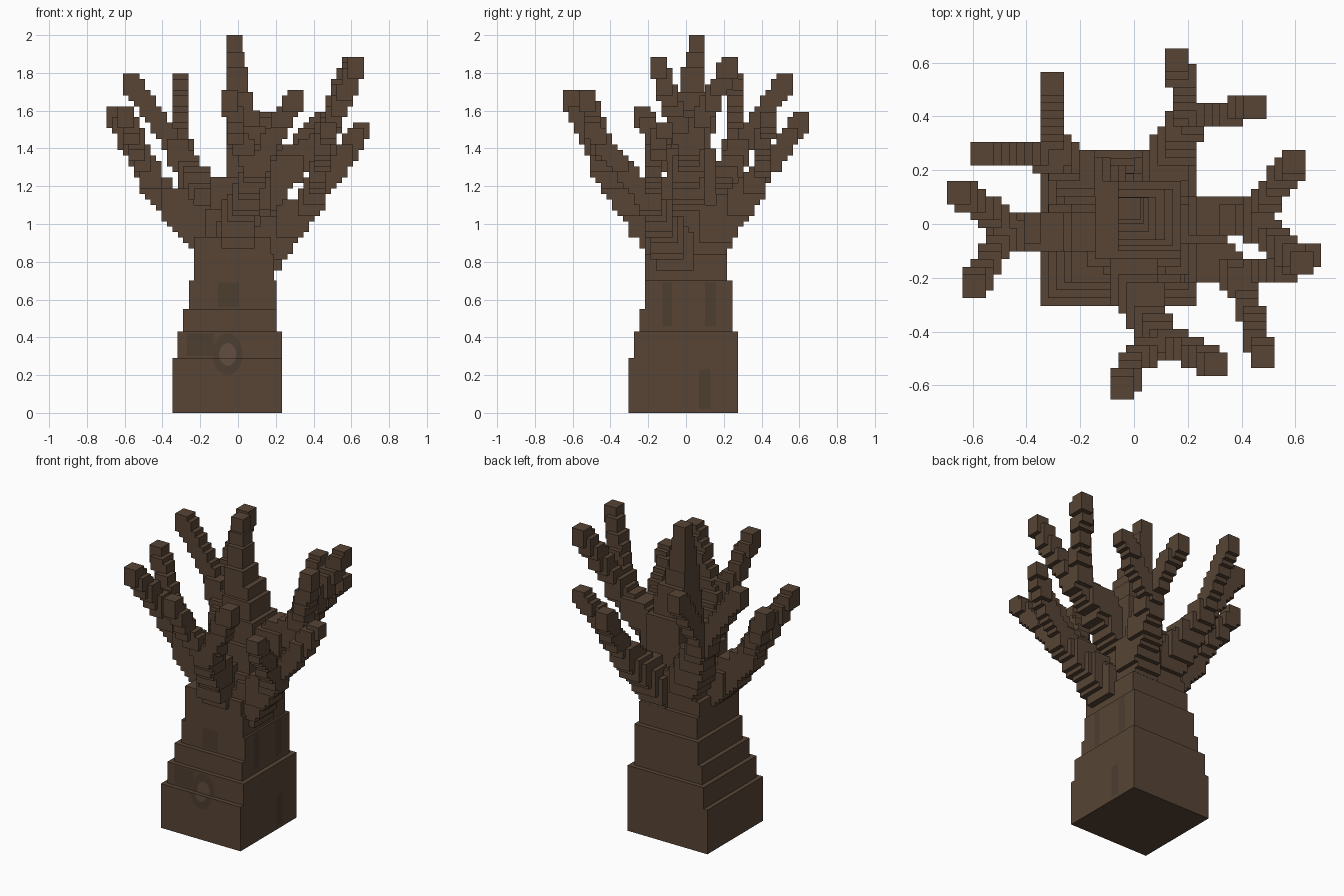
import bpy, bmesh, math
from mathutils import Vector

if "Cube" in bpy.data.objects:
    bpy.data.objects.remove(bpy.data.objects["Cube"])

V = 2 / 69  # block size
SHIFT = Vector((0, V / 2, 0))  # grid offset


def material(name, rgb):
    m = bpy.data.materials.new(name)
    m.diffuse_color = (*rgb, 1)
    m.use_nodes = True
    m.node_tree.nodes["Principled BSDF"].inputs["Base Color"].default_value = m.diffuse_color
    return m


BARK = material("bark", (0.095, 0.058, 0.036))
DARK = material("dark_bark", (0.075, 0.047, 0.03))
PALE = material("pale_bark", (0.12, 0.076, 0.05))


def make_object(name, verts, faces, mat):
    me = bpy.data.meshes.new(name)
    me.from_pydata(verts, [], faces)
    me.materials.append(mat)
    ob = bpy.data.objects.new(name, me)
    bpy.context.collection.objects.link(ob)
    return ob


def stamp(cells, path, w0, w1):
    """Sweep a tapering cube along a path on the block grid."""
    pts = [Vector(p) - SHIFT for p in path]
    total = sum((b - a).length for a, b in zip(pts, pts[1:]))
    done = 0
    for a, b in zip(pts, pts[1:]):
        length = (b - a).length
        steps = max(2, int(length / V * 1.2))
        for i in range(steps + 1):
            t = i / steps
            n = round((w0 + (w1 - w0) * (done + length * t) / total) / V)
            c = a.lerp(b, t)
            o = [round(k / V - n / 2) for k in c]
            cells.update((o[0] + x, o[1] + y, o[2] + z)
                         for x in range(n) for y in range(n) for z in range(n))
        done += length


def blocks(name, cells, mat):
    """Outer skin of a set of grid cells."""
    index, verts, faces = {}, [], []
    for c in cells:
        for ax in range(3):
            u, v = (ax + 1) % 3, (ax + 2) % 3
            for s in (0, 1):
                nb = list(c)
                nb[ax] += 2 * s - 1
                if tuple(nb) in cells:
                    continue
                quad = []
                for du, dv in ((0, 0), (1, 0), (1, 1), (0, 1)):
                    p = list(c)
                    p[ax] += s
                    p[u] += du
                    p[v] += dv
                    p = tuple(p)
                    if p not in index:
                        index[p] = len(verts)
                        verts.append(Vector(p) * V + SHIFT)
                    quad.append(index[p])
                faces.append(quad if s else quad[::-1])
    return make_object(name, verts, faces, mat)


# Trunk and leader: stepped tiers (top z, x0, x1, y0, y1)
TIERS = [
    (0.29, -.348, .232, -.305, .275), (0.43, -.32, .232, -.275, .275),
    (0.55, -.29, .203, -.246, .246), (0.70, -.26, .203, -.217, .246),
    (0.84, -.232, .19, -.217, .217), (0.93, -.232, .174, -.217, .19),
    (1.08, -.174, .174, -.16, .19), (1.25, -.145, .174, -.13, .16),
    (1.40, -.06, .174, -.10, .16), (1.52, -.06, .145, -.08, .13),
    (1.60, -.06, .116, -.06, .13), (1.70, -.06, .08, -.06, .10),
    (1.83, -.06, .053, -.03, .098), (1.91, -.06, .035, 0, .098),
    (2.00, -.06, .025, .015, .098)]
verts, faces, z0 = [], [], 0
for z1, x0, x1, y0, y1 in TIERS:
    k = len(verts)
    verts += [(x, y, z) for z in (z0, z1)
              for x, y in ((x0, y0), (x1, y0), (x1, y1), (x0, y1))]
    faces += [[k + i for i in f] for f in (
        (3, 2, 1, 0), (4, 5, 6, 7), (0, 1, 5, 4), (1, 2, 6, 5), (2, 3, 7, 6), (3, 0, 4, 7))]
    z0 = z1
make_object("trunk", verts, faces, BARK)

# Limbs: main stem followed by two forks
LIMBS = {
    "back_left": ([(-.1, .1, 1.0), (-.295, .25, 1.34)],
                  [(-.305, .525, 1.757)], [(-.565, .262, 1.757)]),
    "left": ([(-.1, 0, .91), (-.29, -.02, 1.05), (-.45, -.025, 1.22)],
             [(-.55, .05, 1.38), (-.65, .12, 1.58)],
             [(-.52, -.10, 1.37), (-.595, -.232, 1.58)]),
    "back_right": ([(.08, .1, .91), (.18, .36, 1.20)],
                   [(.187, .48, 1.37), (.16, .61, 1.555)],
                   [(.25, .41, 1.31), (.448, .425, 1.555)]),
    "right": ([(.07, 0, 1.13), (.28, .015, 1.32), (.45, .02, 1.43)],
              [(.52, .12, 1.63), (.595, .235, 1.84)],
              [(.54, -.08, 1.62), (.62, -.14, 1.84)]),
    "front_right": ([(.12, -.06, .86), (.25, -.13, .98), (.40, -.19, 1.14)],
                    [(.53, -.18, 1.30), (.648, -.13, 1.49)],
                    [(.43, -.33, 1.29), (.478, -.49, 1.49)]),
    "front": ([(0, -.1, .91), (.01, -.24, 1.06), (.09, -.43, 1.28)],
              [(.18, -.46, 1.45), (.305, -.52, 1.668)],
              [(0, -.51, 1.46), (-.045, -.61, 1.668)]),
}
for side, (stem, *forks) in LIMBS.items():
    cells = set()
    stamp(cells, stem, 0.19, 0.105)
    for fork in forks:
        stamp(cells, [stem[-1]] + fork, 0.105, 0.075)
    blocks(side + "_branch", cells, BARK)


# Knot on the front of the trunk, split by the step at z = 0.29
def knot(name, rx, rz, lift, mat):
    for part, y, clip in (("lower", -.305, min), ("upper", -.275, max)):
        pts = []
        for i in range(24):
            a = math.tau * i / 24
            p = (-.055 + rx * math.cos(a), y - lift, clip(.31 + rz * math.sin(a), .29))
            pts.append(p)
        make_object(f"{name}_{part}", pts, [list(range(24))], mat)


knot("knot_ring", .08, .11, .002, DARK)
knot("knot_heart", .045, .06, .004, PALE)

# Dark bark streaks (face axis, plane, centre, width, z range)
STREAKS = [("y", -.217, -.05, .11, .56, .69), ("y", -.275, -.2, .14, .30, .42),
           ("x", .232, .10, .06, .02, .23), ("x", .203, .13, .06, .46, .69),
           ("x", .203, -.10, .05, .46, .69)]
for i, (axis, plane, c, w, za, zb) in enumerate(STREAKS):
    if axis == "y":
        q = [(c + s * w / 2, plane - .001, z) for s, z in ((-1, za), (1, za), (1, zb), (-1, zb))]
    else:
        q = [(plane + .001, c + s * w / 2, z) for s, z in ((-1, za), (1, za), (1, zb), (-1, zb))]
    make_object(f"bark_streak_{i + 1}", q, [[0, 1, 2, 3]], DARK)
